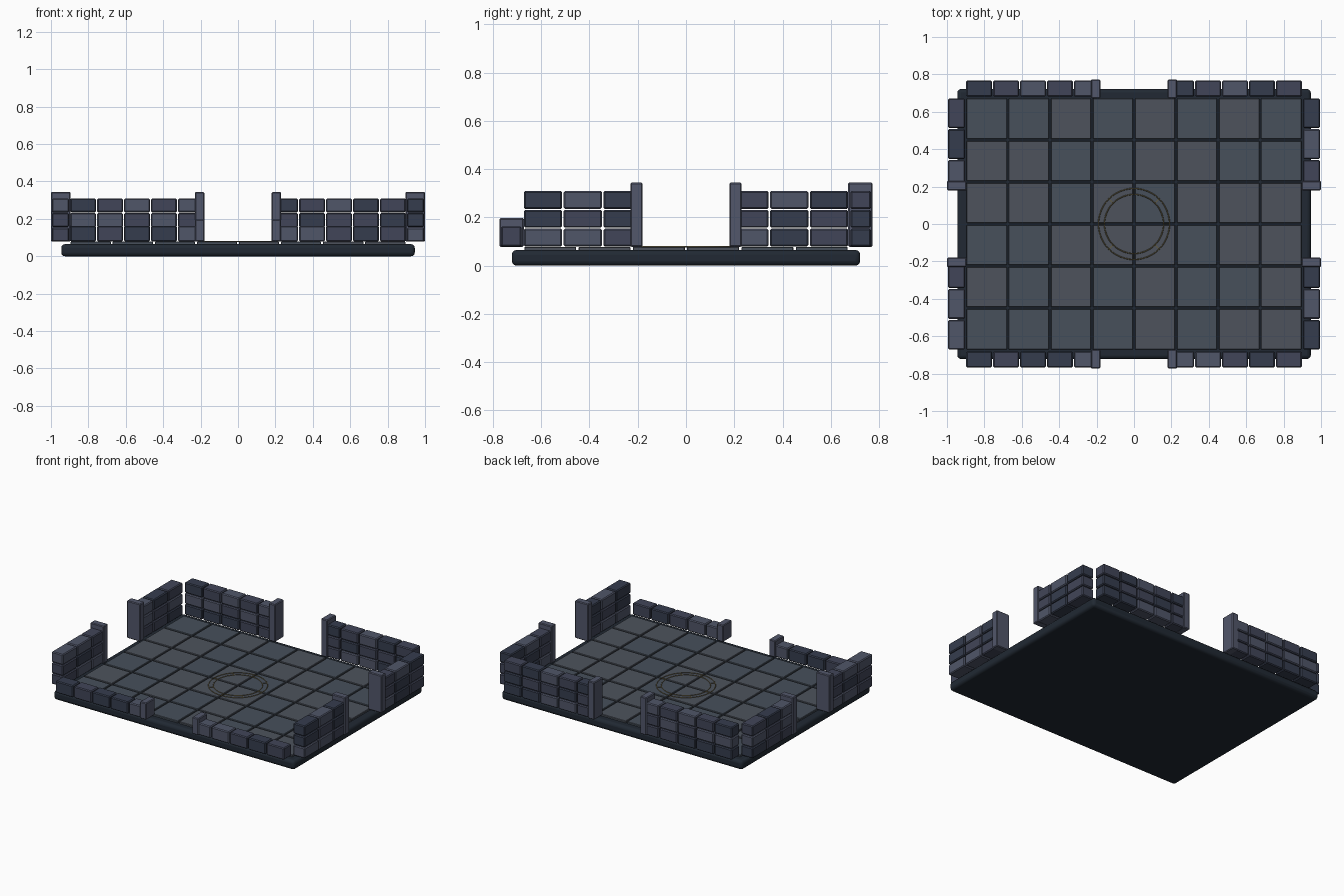
import bpy, math, random

if "Cube" in bpy.data.objects:
    bpy.data.objects.remove(bpy.data.objects["Cube"])
random.seed(4)

def material(name, rgb):
    m = bpy.data.materials.new(name)
    m.diffuse_color = (*rgb, 1)
    m.use_nodes = True
    m.node_tree.nodes["Principled BSDF"].inputs["Base Color"].default_value = m.diffuse_color
    return m

SLAB = material("dark_slate", (.015, .022, .033))
TILES = [material("tile_a", (.063, .080, .105)), material("tile_b", (.074, .086, .108))]
BRICKS = [material("brick_dark", (.036, .046, .076)),
          material("brick_mid", (.053, .060, .098)),
          material("brick_light", (.080, .092, .140))]
POST = material("post_stone", (.085, .095, .145))
BRASS = material("dull_brass", (.12, .10, .05))

def box(name, lo, hi, mat, bevel, segments=1):
    bpy.ops.mesh.primitive_cube_add(size=1, location=[(a + b) / 2 for a, b in zip(lo, hi)])
    o = bpy.context.object
    o.name = name
    o.scale = [b - a for a, b in zip(lo, hi)]
    bpy.ops.object.transform_apply(location=False, rotation=False, scale=True)
    o.data.materials.append(mat)
    mod = o.modifiers.new("edge_bevel", 'BEVEL')
    mod.width, mod.segments = bevel, segments
    return o

# Base slab with rounded edges
box("base_slab", (-.945, -.722, 0), (.945, .722, .065), SLAB, .02, 3)
bpy.ops.object.shade_smooth_by_angle()

# Floor tiles, 8 by 6
P, G = .225, .005
for i in range(8):
    for j in range(6):
        x, y = (i - 4) * P, (j - 3) * P
        box("floor_tile", (x + G, y + G, .055), (x + P - G, y + P - G, .078),
            random.choice(TILES), .003)

# Wall segments: bricks run from the corner to a post beside each opening
Z0, COURSE, OPEN, POST_W = .078, .078, .18, .05
def wall(name, axis, side, direction, length, count, inner, outer, courses, course_h, post_top):
    def piece(part, a, b, d0, d1, z0, z1, mat, bevel):
        u = sorted((direction * a, direction * b))
        v = sorted((side * d0, side * d1))
        xs, ys = (u, v) if axis == 'x' else (v, u)
        box(part, (xs[0], ys[0], z0), (xs[1], ys[1], z1), mat, bevel)
    step = (length - OPEN) / count
    for c in range(courses):
        z = Z0 + c * course_h
        for k in range(count):
            a = OPEN + k * step
            piece(name + "_brick", a + .003, a + step - .003, inner, outer,
                  z + .001, z + course_h - .003, random.choice(BRICKS), .006)
    piece(name + "_post", OPEN, OPEN + POST_W, inner - .009, outer + .006, Z0, post_top, POST, .005)

for d in (-1, 1):
    wall("back_wall", 'x', 1, d, .9, 5, .681, .767, 3, COURSE, .344)
    wall("front_wall", 'x', -1, d, .9, 5, .681, .767, 1, .088, .197)
    for s in (-1, 1):
        wall("side_wall", 'y', s, d, .675, 3, .904, .994, 3, COURSE, .344)

# Inlaid floor ring: two thin hoops with ticks between them
for r in (.158, .19):
    bpy.ops.mesh.primitive_torus_add(location=(0, 0, .078), major_radius=r, minor_radius=.003,
                                     major_segments=48, minor_segments=6)
    bpy.context.object.name = "ring_hoop"
    bpy.context.object.data.materials.append(BRASS)
for k in range(8):
    a = k * math.pi / 4
    o = box("ring_tick", (-.014, -.003, -.003), (.014, .003, .003), BRASS, .001)
    o.location = (.174 * math.cos(a), .174 * math.sin(a), .078)
    o.rotation_euler.z = a
